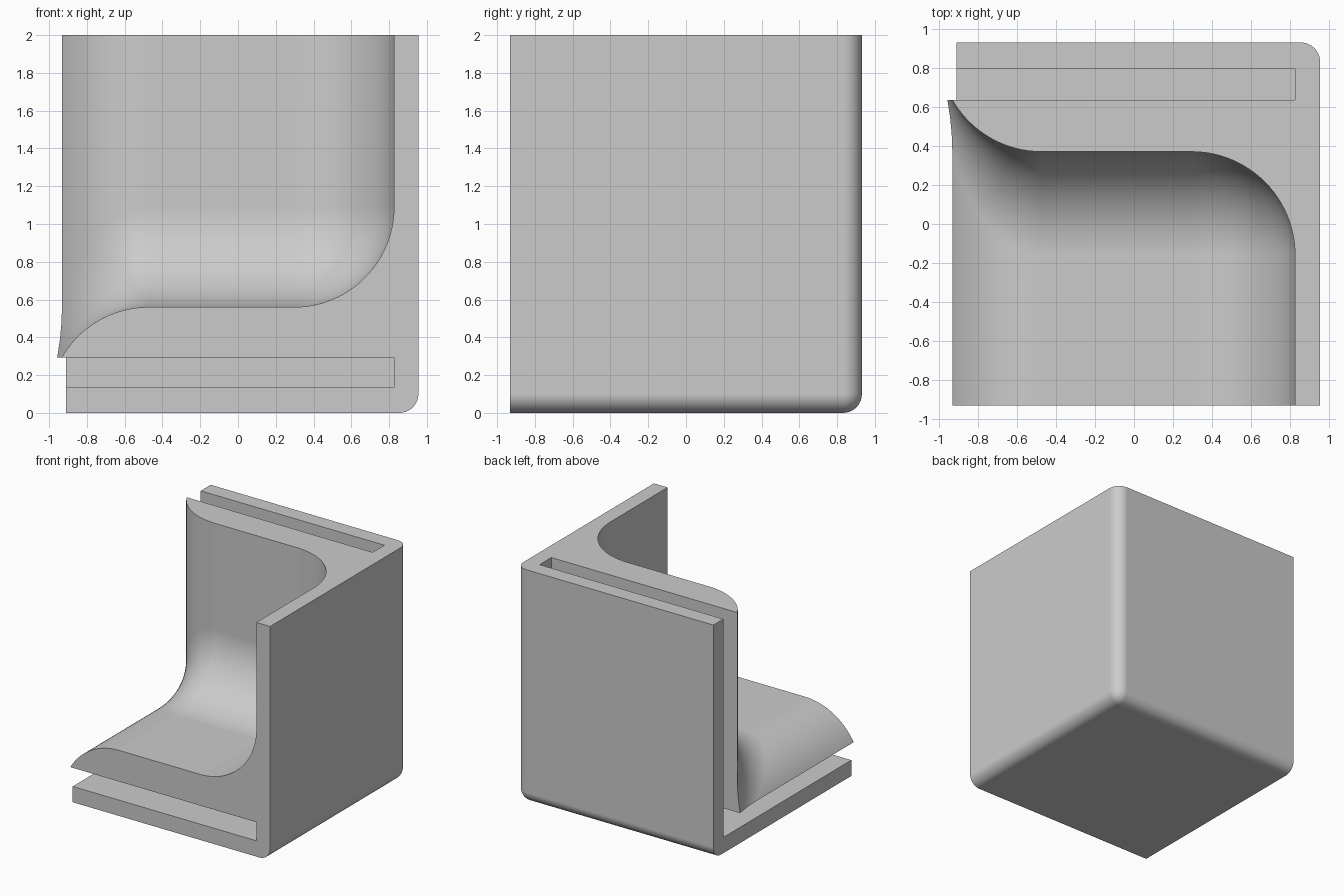
import bpy, bmesh, math
from mathutils import Vector

if "Cube" in bpy.data.objects:
    bpy.data.objects.remove(bpy.data.objects["Cube"])

RIGHT, HALF_Y, TOP = 0.955, 0.931, 2.0
PLATE, SEAT, FLOOR = 0.135, 0.294, 0.56      # levels measured from the outer faces
WALL_X, LIP_X, PLATE_X = 0.826, -0.473, -0.91
R = 0.53                                     # radius of every large curve
STEPS = 24

grey = bpy.data.materials.new("light_grey")
grey.use_nodes = True
grey.diffuse_color = (0.6, 0.6, 0.6, 1)
grey.node_tree.nodes["Principled BSDF"].inputs["Base Color"].default_value = (0.6, 0.6, 0.6, 1)


def add_object(name, bm):
    bmesh.ops.recalc_face_normals(bm, faces=bm.faces)
    mesh = bpy.data.meshes.new(name)
    bm.to_mesh(mesh)
    bm.free()
    mesh.materials.append(grey)
    obj = bpy.data.objects.new(name, mesh)
    bpy.context.collection.objects.link(obj)
    return obj


def box_bmesh(low, high):
    bm = bmesh.new()
    bmesh.ops.create_cube(bm, size=1)
    for v in bm.verts:
        v.co = [a if c < 0 else b for a, b, c in zip(low, high, v.co)]
    return bm


def place(x, from_back, up):
    """Back wall and floor are mirror images, so both are measured from the outer faces."""
    return Vector((x, HALF_Y - from_back, up))


# Outer block with its three outer edges rounded
bm = box_bmesh((-0.99, -HALF_Y, 0), (RIGHT, HALF_Y, TOP))


def is_outer(edge):
    mid = (edge.verts[0].co + edge.verts[1].co) / 2
    return (mid.x > 0.9) + (mid.y > 0.9) + (mid.z < 0.1) == 2 and \
        all(v.co.x > 0.9 or v.co.y > 0.9 or v.co.z < 0.1 for v in edge.verts)


bmesh.ops.bevel(bm, geom=[e for e in bm.edges if is_outer(e)], offset=0.1,
                segments=10, profile=0.5, affect='EDGES')
body = add_object("corner_stand", bm)

# Cross-section of the seat: convex lip, flat floor, concave curve into the side wall
profile = []
for i in range(STEPS + 1):
    a = math.radians(82) * (1 - i / STEPS)
    n = (-math.sin(a), math.cos(a))
    profile.append((LIP_X + R * n[0], FLOOR - R + R * n[1], n))
for i in range(STEPS + 1):
    a = math.pi / 2 * i / STEPS
    n = (-math.sin(a), math.cos(a))
    profile.append((WALL_X - R - R * n[0], FLOOR + R - R * n[1], n))

# Hollow above the seat, with a rolling-ball blend between floor and back wall
bm = bmesh.new()
rows = []
for x, h, (nx, nh) in profile:
    cx, ch = x + R * nx, h + R * nh
    centre = place(cx, ch, ch)
    n_floor, n_wall = Vector((nx, 0, nh)), Vector((nx, -nh, 0))
    angle = n_floor.angle(n_wall, 0)
    points = [place(x, 2.1, h)]
    for j in range(STEPS + 1):
        t = j / STEPS
        if angle < 0.0001:
            n = n_floor
        else:
            n = (n_floor * math.sin((1 - t) * angle) + n_wall * math.sin(t * angle)) / math.sin(angle)
        points.append(centre - n * R)
    points += [place(x, h, 2.1), place(x, 2.1, 2.1)]
    rows.append([bm.verts.new(p) for p in points])
for a, b in zip(rows, rows[1:]):
    for j in range(len(a)):
        k = (j + 1) % len(a)
        bm.faces.new((a[j], a[k], b[k], b[j]))
bm.faces.new(rows[0])
bm.faces.new(rows[-1])
bmesh.ops.remove_doubles(bm, verts=bm.verts, dist=0.00005)
cutters = [add_object("seat_hollow", bm)]

# Slots behind and under the seat, and trimmed ends of the outer plates
back_in, back_out = HALF_Y - SEAT, HALF_Y - PLATE
for name, low, high in (
        ("floor_slot", (-1.2, -1.2, PLATE), (WALL_X, back_out, SEAT)),
        ("back_slot", (-1.2, back_in, PLATE), (WALL_X, back_out, 2.2)),
        ("floor_plate_trim", (-1.2, -1.2, -0.2), (PLATE_X, 1.2, 0.2)),
        ("back_plate_trim", (-1.2, 0.72, -0.2), (PLATE_X, 1.2, 2.2))):
    cutters.append(add_object(name, box_bmesh(low, high)))

bpy.ops.object.select_all(action='DESELECT')
bpy.context.view_layer.objects.active = body
body.select_set(True)
for cutter in cutters:
    cutter.hide_render = True
    mod = body.modifiers.new(cutter.name, 'BOOLEAN')
    mod.operation = 'DIFFERENCE'
    mod.solver = 'EXACT'
    mod.object = cutter
    bpy.ops.object.modifier_apply(modifier=mod.name)
for cutter in cutters:
    bpy.data.objects.remove(cutter)

# Smooth the curves and keep the flat faces flat
bpy.ops.object.shade_smooth_by_angle(angle=math.radians(30))
weighted = body.modifiers.new("weighted_normals", 'WEIGHTED_NORMAL')
weighted.keep_sharp = True
